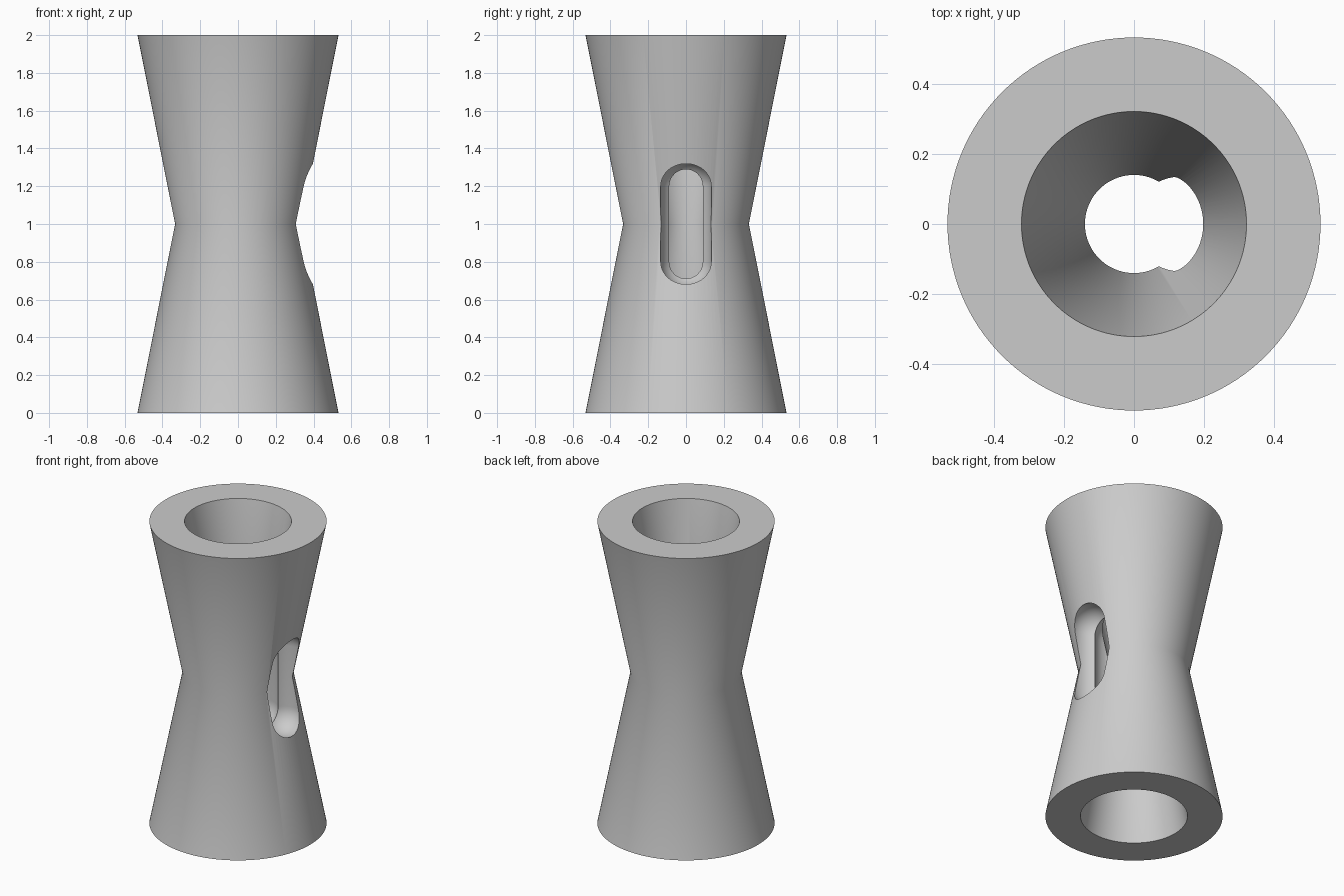
import bpy
import bmesh
from math import pi, sin, cos, radians
from mathutils import Matrix, Vector

cube = bpy.data.objects.get("Cube")
if cube:
    bpy.data.objects.remove(cube, do_unlink=True)

GREY = (0.6, 0.6, 0.6, 1.0)
grey = bpy.data.materials.new("plain grey")
grey.use_nodes = True
grey.diffuse_color = GREY
grey.node_tree.nodes["Principled BSDF"].inputs["Base Color"].default_value = GREY


def revolve(name, profile, steps, closed, location):
    """Turn a (radius, height) profile around the vertical axis into a solid."""
    bm = bmesh.new()
    verts = [bm.verts.new((r, 0, z)) for r, z in profile]
    pairs = list(zip(verts, verts[1:]))
    if closed:
        pairs.append((verts[-1], verts[0]))
    edges = [bm.edges.new(pair) for pair in pairs]
    bmesh.ops.spin(bm, geom=verts + edges, cent=(0, 0, 0), axis=(0, 0, 1),
                   angle=2 * pi, steps=steps)
    bmesh.ops.remove_doubles(bm, verts=bm.verts, dist=1e-5)
    bmesh.ops.recalc_face_normals(bm, faces=bm.faces)
    bm.transform(Matrix.Translation(Vector(location)))
    mesh = bpy.data.meshes.new(name)
    bm.to_mesh(mesh)
    bm.free()
    mesh.materials.append(grey)
    obj = bpy.data.objects.new(name, mesh)
    bpy.context.collection.objects.link(obj)
    return obj


# Hourglass tube: outer and inner walls both pinch at mid height
tube_profile = [(0.532, 0), (0.333, 1), (0.532, 2), (0.321, 2), (0.14, 1), (0.321, 0)]
tube = revolve("hourglass_tube", tube_profile, 128, True, (0, 0, 0))

# Side slot: two upright capsules, one inside the wall and one outside,
# that meet in a narrower oval neck
RADIUS, HALF_LENGTH, ARC = 0.135, 0.2, 12
arc = [i * pi / 2 / ARC for i in range(ARC + 1)]
upper = [(RADIUS * sin(a), HALF_LENGTH + RADIUS * cos(a)) for a in arc]
upper[0] = (0, HALF_LENGTH + RADIUS)
capsule_profile = upper + [(r, -z) for r, z in reversed(upper)]

for side, x in (("inner", 0.131), ("outer", 0.333)):
    cutter = revolve(side + "_slot_cutter", capsule_profile, 48, False, (x, 0, 1))
    cutter.hide_render = True
    cutter.hide_set(True)
    cut = tube.modifiers.new(side + " slot", 'BOOLEAN')
    cut.operation = 'DIFFERENCE'
    cut.solver = 'EXACT'
    cut.object = cutter

# Bake the slot into the tube, then discard the cutters
bpy.context.view_layer.update()
baked = bpy.data.meshes.new_from_object(
    tube.evaluated_get(bpy.context.evaluated_depsgraph_get()))
cutters = [m.object for m in tube.modifiers]
tube.modifiers.clear()
tube.data = baked
tube.data.name = "hourglass_tube"
for cutter in cutters:
    bpy.data.objects.remove(cutter, do_unlink=True)

# Smooth walls with crisp rims
bpy.ops.object.select_all(action='DESELECT')
tube.select_set(True)
bpy.context.view_layer.objects.active = tube
bpy.ops.object.shade_smooth_by_angle(angle=radians(30))
